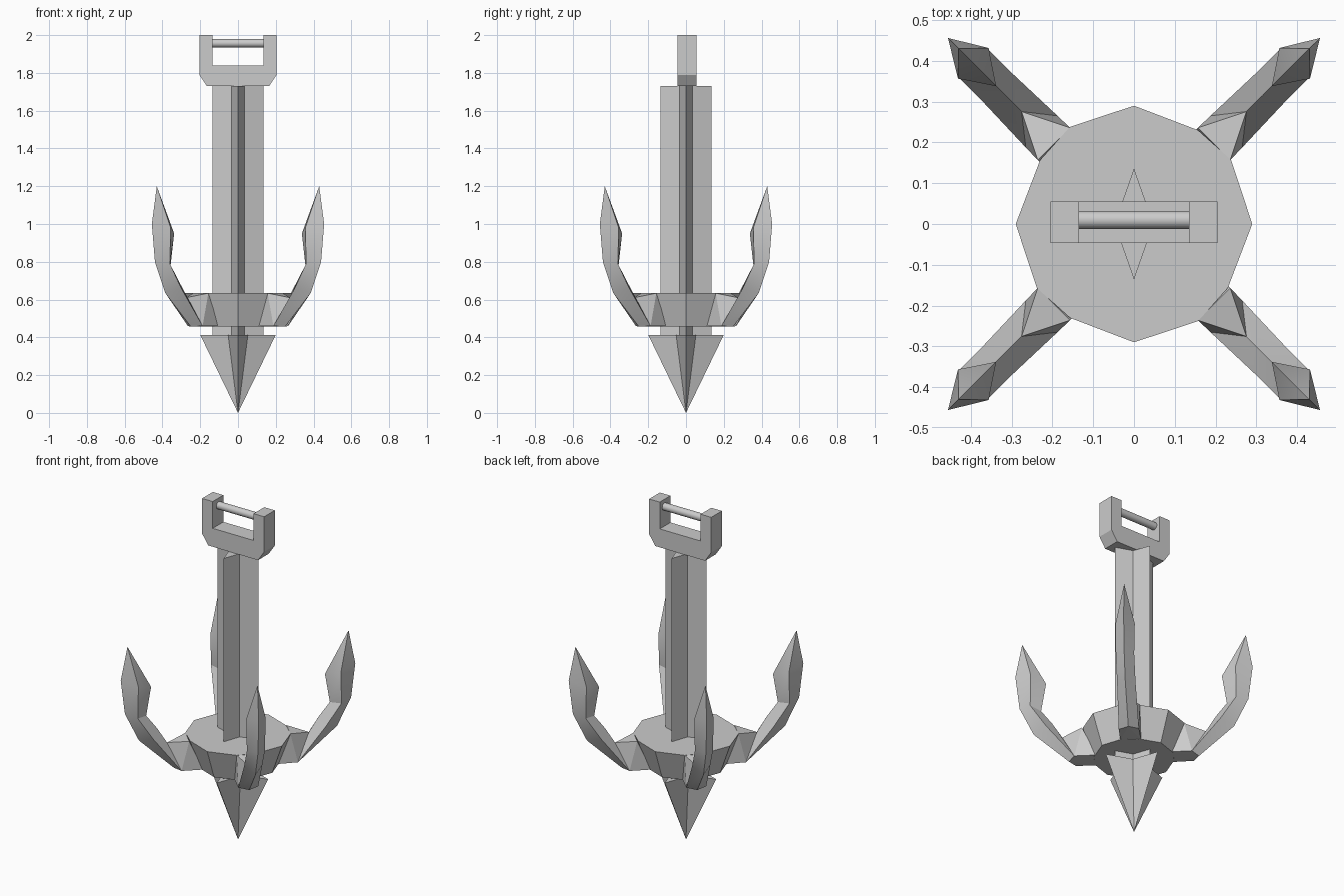
import bpy, bmesh
from math import cos, sin, pi

if "Cube" in bpy.data.objects:
    bpy.data.objects.remove(bpy.data.objects["Cube"])


def finish(name, bm, smooth=None):
    bmesh.ops.recalc_face_normals(bm, faces=bm.faces)
    me = bpy.data.meshes.new(name)
    bm.to_mesh(me)
    bm.free()
    ob = bpy.data.objects.new(name, me)
    bpy.context.collection.objects.link(ob)
    if smooth:
        bpy.ops.object.select_all(action='DESELECT')
        ob.select_set(True)
        bpy.context.view_layer.objects.active = ob
        bpy.ops.object.shade_smooth_by_angle(angle=smooth)
    return ob


def loft(bm, rings):
    """Skin a list of rings; a one-point ring closes to a tip."""
    vs = [[bm.verts.new(p) for p in r] for r in rings]
    for a, b in zip(vs, vs[1:]):
        n = max(len(a), len(b))
        for i in range(n):
            j = (i + 1) % n
            quad = [a[i % len(a)], a[j % len(a)], b[j % len(b)], b[i % len(b)]]
            bm.faces.new(list(dict.fromkeys(quad)))
    for end in (vs[0], vs[-1]):
        if len(end) > 2:
            bm.faces.new(end)


def star(tip, inner, z):
    """Four-pointed star ring."""
    pts = []
    for k in range(4):
        a = k * pi / 2
        pts.append((tip * cos(a), tip * sin(a), z))
        pts.append((inner * cos(a + pi / 4), inner * sin(a + pi / 4), z))
    return pts


# star-section shaft
bm = bmesh.new()
loft(bm, [star(0.136, 0.05, 0.40), star(0.136, 0.05, 1.73)])
finish("shaft", bm)

# star-section bottom spike
bm = bmesh.new()
loft(bm, [[(0, 0, 0)], star(0.2, 0.074, 0.413)])
finish("bottom_spike", bm)


# twelve-sided collar, tapering downward
def collar_ring(s, z):
    pts = []
    for k in range(4):
        c, d = cos(k * pi / 2), sin(k * pi / 2)
        for x, y in ((0.29, 0), (0.238, 0.157), (0.157, 0.23)):
            pts.append((s * (x * c - y * d), s * (x * d + y * c), z))
    return pts


bm = bmesh.new()
loft(bm, [collar_ring(0.78, 0.458), collar_ring(1, 0.635)])
finish("collar", bm)

# hooks: diamond sections as (outer r, z), (side r, z), (inner r, z), half width
sections = [
    ((0.353, 0.457), (0.32, 0.46), (0.39, 0.61), 0.055),
    ((0.545, 0.635), (0.475, 0.66), (0.445, 0.70), 0.05),
    ((0.622, 0.80), (0.56, 0.79), (0.505, 0.78), 0.05),
    ((0.645, 1.00), (0.557, 0.98), (0.478, 0.95), 0.053),
]


def diamond(o, s, i, w):
    return [(o[0], 0, o[1]), (s[0], w, s[1]), (i[0], 0, i[1]), (s[0], -w, s[1])]


for k in range(4):
    ang = pi / 4 + k * pi / 2
    bm = bmesh.new()
    loft(bm, [diamond(*s) for s in sections] + [[(0.608, 0, 1.2)]])
    hook = finish(f"hook_{k + 1}", bm, 0.5)
    hook.rotation_euler.z = ang
    # flared root joining the hook to the collar facet
    bm = bmesh.new()
    for p in diamond(*sections[0]) + [(r, w, z) for w in (-0.056, 0.056)
                                      for r, z in ((0.278, 0.634), (0.2, 0.459))]:
        bm.verts.new(p)
    bmesh.ops.convex_hull(bm, input=bm.verts)
    root = finish(f"hook_root_{k + 1}", bm)
    root.rotation_euler.z = ang

# shackle: extruded U profile
half = [(0.165, 1.73), (0.205, 1.79), (0.205, 2.0), (0.135, 2.0), (0.135, 1.84)]
outline = half + [(-x, z) for x, z in reversed(half)]
bm = bmesh.new()
loft(bm, [[(x, y, z) for x, z in outline] for y in (-0.046, 0.055)])
finish("shackle", bm)

# cross pin through the shackle
bm = bmesh.new()
loft(bm, [[(x, 0.01 + 0.022 * cos(a * pi / 8), 1.957 + 0.022 * sin(a * pi / 8))
           for a in range(16)] for x in (-0.15, 0.15)])
finish("cross_pin", bm, 0.6)
